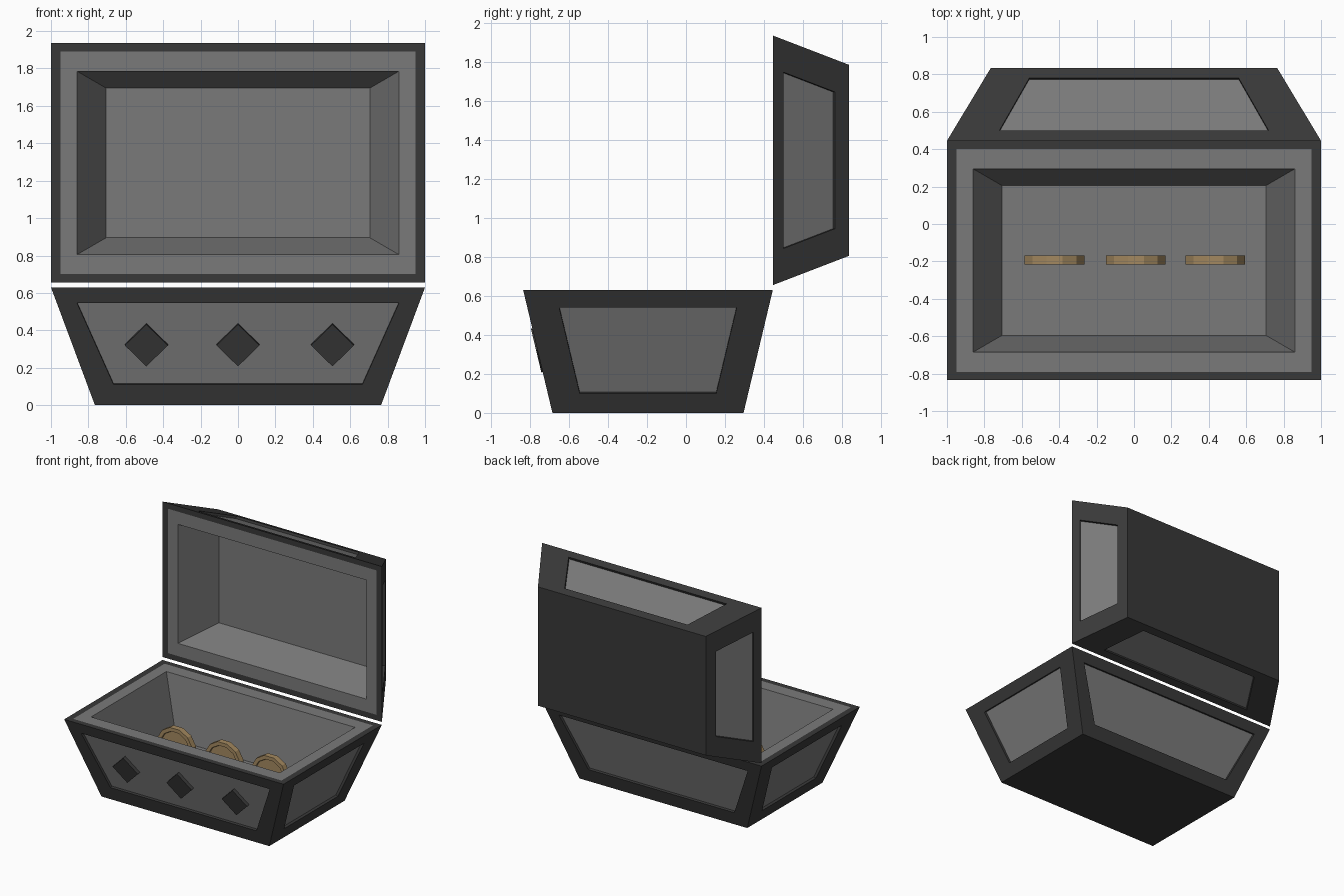
import bpy, bmesh, math
from mathutils import Vector, Matrix

if "Cube" in bpy.data.objects:
    bpy.data.objects.remove(bpy.data.objects["Cube"])


def material(name, rgb):
    m = bpy.data.materials.new(name)
    m.diffuse_color = (*rgb, 1)
    m.use_nodes = True
    m.node_tree.nodes["Principled BSDF"].inputs["Base Color"].default_value = m.diffuse_color
    return m


DARK = material("dark_frame", (0.04, 0.04, 0.04))
GREY = material("grey_panel", (0.195, 0.195, 0.195))
GOLD = material("dull_gold", (0.37, 0.25, 0.115))


def add_object(name, bm, mats):
    me = bpy.data.meshes.new(name)
    bm.to_mesh(me)
    bm.free()
    for m in mats:
        me.materials.append(m)
    ob = bpy.data.objects.new(name, me)
    bpy.context.collection.objects.link(ob)
    return ob


def rect(bm, hx, hy, z):
    return [bm.verts.new((sx * hx, sy * hy, z))
            for sx, sy in ((-1, -1), (1, -1), (1, 1), (-1, 1))]


def bridge(bm, a, b, mat):
    """Quads between two four-cornered loops."""
    for i in range(4):
        j = (i + 1) % 4
        bm.faces.new((a[i], a[j], b[j], b[i])).material_index = mat


SMALL, BIG = (0.765, 0.49), (1.0, 0.64)   # half sizes of closed end and mouth
RECESS = 0.02


def tray(name, height, cavity, long_panel, short_panel):
    """Flared hollow half-shell; panels are (z0, z1, half width 0, half width 1)."""
    bm = bmesh.new()
    low = rect(bm, *SMALL, 0)
    top = rect(bm, *BIG, height)
    bm.faces.new(low[::-1])
    # mouth: dark border, grey rim, grey cavity
    rim = rect(bm, 0.95, 0.595, height)
    opening = rect(bm, 0.86, 0.49, height)
    floor = rect(bm, 0.705, 0.40, height - cavity)
    bridge(bm, top, rim, 0)
    bridge(bm, rim, opening, 1)
    bridge(bm, opening, floor, 1)
    bm.faces.new(floor).material_index = 1
    # four outer sides with recessed panels
    for i in range(4):
        j = (i + 1) % 4
        outer = [low[i], low[j], top[j], top[i]]
        a, b, c, d = [v.co for v in outer]
        along = (b - a).normalized()
        normal = (b - a).cross(d - a).normalized()
        z0, z1, w0, w1 = short_panel if i % 2 else long_panel
        m0 = (a + b).lerp(c + d, z0 / height) / 2
        m1 = (a + b).lerp(c + d, z1 / height) / 2
        pts = [m0 - along * w0, m0 + along * w0, m1 + along * w1, m1 - along * w1]
        edge = [bm.verts.new(p) for p in pts]
        deep = [bm.verts.new(p - normal * RECESS) for p in pts]
        bridge(bm, outer, edge, 0)
        bridge(bm, edge, deep, 0)
        bm.faces.new(deep).material_index = 1
    bmesh.ops.recalc_face_normals(bm, faces=bm.faces)
    return add_object(name, bm, (DARK, GREY))


# chest body
body = tray("chest_body", 0.63, 0.49, (0.11, 0.545, 0.665, 0.86), (0.10, 0.54, 0.35, 0.455))
body.location = (0, -0.195, 0)

# open lid, standing upright behind the body
lid = tray("chest_lid", 0.39, 0.315, (0.055, 0.335, 0.56, 0.72), (0.07, 0.335, 0.35, 0.452))
lid.rotation_euler = (math.pi / 2, 0, 0)
lid.location = (0, 0.835, 1.295)

# diamond studs on the sloping front
slope = math.atan2(0.15, 0.63)
for k, x in enumerate((-0.49, 0.0, 0.505)):
    bm = bmesh.new()
    bmesh.ops.create_cone(bm, cap_ends=True, segments=4, radius1=0.115, radius2=0.115, depth=0.05)
    stud = add_object(f"diamond_stud_{k + 1}", bm, (DARK,))
    stud.rotation_euler = (math.pi / 2 + slope, 0, 0)
    stud.location = (x, -0.744, 0.325)

# coins standing on edge, with sunken faces
for k, x in enumerate((-0.425, 0.01, 0.435)):
    bm = bmesh.new()
    bmesh.ops.create_cone(bm, cap_ends=True, segments=12, radius1=0.165, radius2=0.165, depth=0.048,
                          matrix=Matrix.Rotation(math.radians(15), 4, 'Z'))
    caps = [f for f in bm.faces if len(f.verts) > 4]
    bmesh.ops.inset_individual(bm, faces=caps, thickness=0.03)
    caps = [f for f in bm.faces if len(f.verts) > 4]
    bmesh.ops.inset_individual(bm, faces=caps, thickness=0.004, depth=-0.01)
    coin = add_object(f"coin_{k + 1}", bm, (GOLD,))
    coin.rotation_euler = (math.pi / 2, 0, 0)
    coin.location = (x, -0.193, 0.31)
